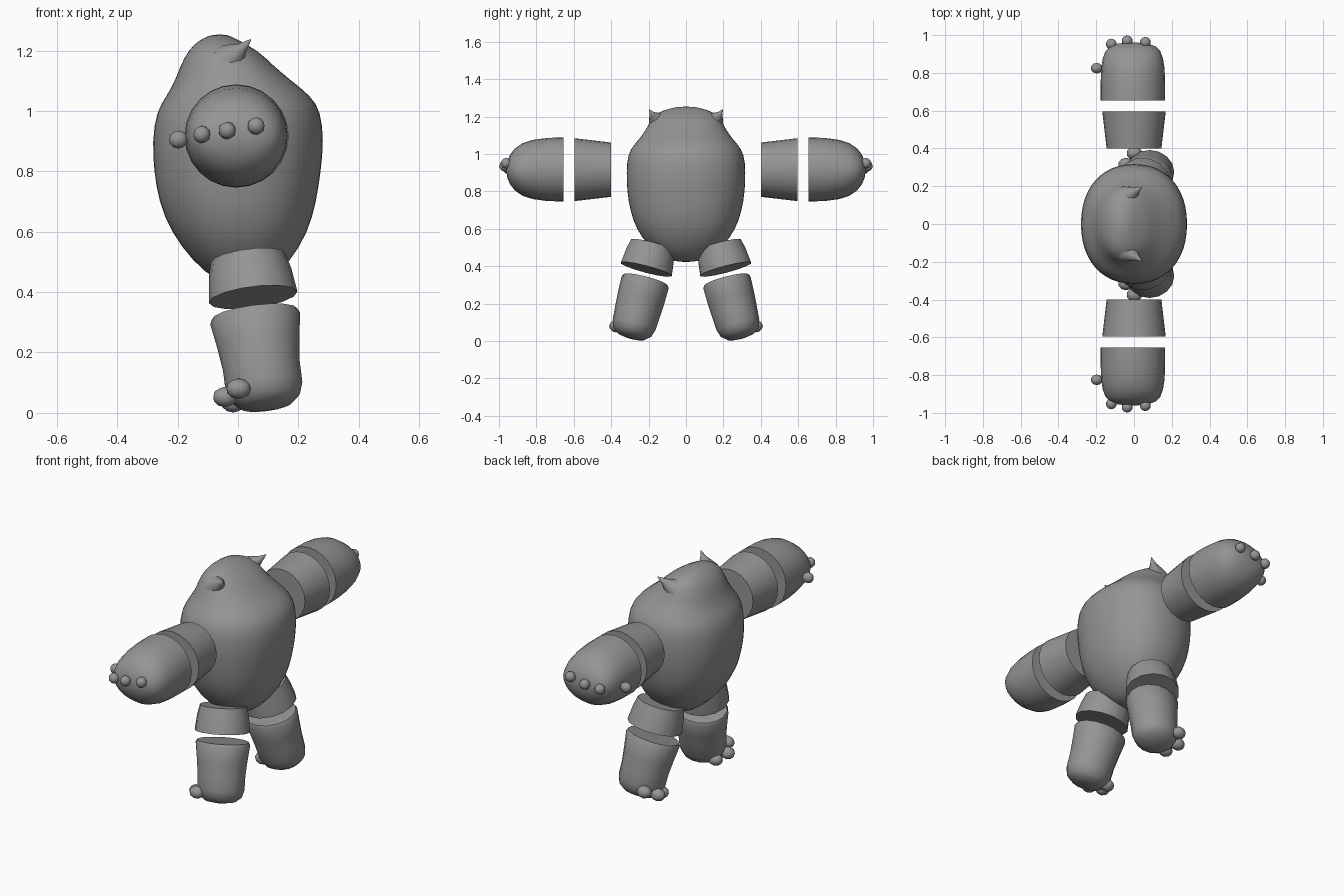
import bpy, bmesh
from math import cos, sin, pi, radians, copysign
from mathutils import Vector

cube = bpy.data.objects.get("Cube")
if cube:
    bpy.data.objects.remove(cube, do_unlink=True)

grey = bpy.data.materials.new("plain_grey")
grey.use_nodes = True
grey.diffuse_color = (0.3, 0.3, 0.3, 1)
grey.node_tree.nodes["Principled BSDF"].inputs["Base Color"].default_value = grey.diffuse_color


def finish(name, bm, angle=40, subdiv=0):
    """Turn a bmesh into a smooth shaded object with sharp rims."""
    bmesh.ops.recalc_face_normals(bm, faces=bm.faces[:])
    mesh = bpy.data.meshes.new(name)
    bm.to_mesh(mesh)
    bm.free()
    mesh.materials.append(grey)
    obj = bpy.data.objects.new(name, mesh)
    bpy.context.collection.objects.link(obj)
    bpy.ops.object.select_all(action='DESELECT')
    obj.select_set(True)
    bpy.context.view_layer.objects.active = obj
    bpy.ops.object.shade_smooth_by_angle(angle=radians(angle))
    if subdiv:
        mod = obj.modifiers.new("smooth", 'SUBSURF')
        mod.levels = mod.render_levels = subdiv
    return obj


def loft(name, sections, u, v, sides, power=2.0, **kw):
    """Skin capped rings; each section is (centre, radius along u, radius along v)."""
    bm = bmesh.new()
    u, v = Vector(u).normalized(), Vector(v).normalized()
    bend = lambda t: copysign(abs(t) ** (2 / power), t)
    rings = []
    for centre, ru, rv in sections:
        angles = [2 * pi * i / sides for i in range(sides)]
        rings.append([bm.verts.new(Vector(centre) + u * ru * bend(cos(a)) + v * rv * bend(sin(a)))
                      for a in angles])
    for low, high in zip(rings, rings[1:]):
        for i in range(sides):
            j = (i + 1) % sides
            bm.faces.new((low[i], low[j], high[j], high[i]))
    bm.faces.new(rings[0])
    bm.faces.new(rings[-1])
    return finish(name, bm, **kw)


def claw(name, centre, size):
    bm = bmesh.new()
    bmesh.ops.create_icosphere(bm, subdivisions=2, radius=1)
    bmesh.ops.scale(bm, vec=size, verts=bm.verts[:])
    bmesh.ops.translate(bm, vec=centre, verts=bm.verts[:])
    finish(name, bm, 60)


# Body and head: height, back and front extents, half width
profile = [(0.422, -0.01, 0.05, 0.03), (0.435, -0.07, 0.10, 0.10), (0.50, -0.15, 0.175, 0.20),
           (0.60, -0.225, 0.235, 0.27), (0.70, -0.265, 0.262, 0.302), (0.80, -0.281, 0.277, 0.318),
           (0.90, -0.287, 0.287, 0.322), (1.00, -0.273, 0.277, 0.315), (1.05, -0.238, 0.243, 0.28),
           (1.10, -0.21, 0.178, 0.235), (1.15, -0.192, 0.118, 0.205), (1.20, -0.166, 0.068, 0.182),
           (1.235, -0.13, 0.0, 0.125), (1.254, -0.085, -0.035, 0.04)]
loft("body", [(((a + b) / 2, 0, z), (b - a) / 2, w) for z, a, b, w in profile],
     (1, 0, 0), (0, 1, 0), 24, power=2.2, angle=80, subdiv=1)

for side, s in (("left", 1), ("right", -1)):
    # Hooked ear
    ear = [(-0.035, 0.145, 1.17, 0.06), (-0.01, 0.162, 1.19, 0.04),
           (0.015, 0.178, 1.21, 0.018), (0.042, 0.196, 1.236, 0.002)]
    loft(side + "_ear", [((x, y * s, z), r, r) for x, y, z, r in ear],
         (0.6, 0, -0.6), (-0.3, s, -0.3), 10, angle=80)

    # Tapered upper arm and mitten hand
    upper = [(0.40, 0.145), (0.595, 0.168)]
    loft(side + "_upper_arm", [((0, y * s, 0.916), r, r) for y, r in upper],
         (1, 0, 0), (0, 0, 1), 24)
    mitten = [(0.655, 0.171, 0.171), (0.74, 0.171, 0.169), (0.82, 0.168, 0.158), (0.875, 0.16, 0.14),
              (0.915, 0.145, 0.112), (0.94, 0.12, 0.08), (0.955, 0.08, 0.045), (0.96, 0.025, 0.015)]
    loft(side + "_hand", [((-0.006, y * s, 0.917), a, b) for y, a, b in mitten],
         (1, 0, 0), (0, 0, 1), 24, angle=60)
    for i, (x, y, z) in enumerate([(-0.12, 0.952, 0.922), (-0.036, 0.97, 0.935), (0.06, 0.962, 0.95)]):
        claw(f"{side}_finger_{i + 1}", (x, y * s, z), (0.029,) * 3)
    claw(side + "_thumb", (-0.197, 0.825 * s, 0.905), (0.032, 0.028, 0.03))

    # Splayed leg: rings square to a tilted axis
    axis = Vector((0.13, 0.26 * s, -1)).normalized()
    across = Vector((1, 0, 0.13)).normalized()
    depth = axis.cross(across)
    hip = Vector((0.05, 0.212 * s, 0.383))
    thigh = [(-0.135, 0.125), (-0.08, 0.138), (0, 0.148)]
    loft(side + "_thigh", [(hip + axis * t, r, r * 0.97) for t, r in thigh], across, depth, 14)
    knee = Vector((0.055, 0.215 * s, 0.327))
    shin = [(0, 0.143, 0.122), (0.015, 0.15, 0.13), (0.10, 0.137, 0.128), (0.18, 0.128, 0.123),
            (0.25, 0.128, 0.118), (0.29, 0.115, 0.105), (0.315, 0.085, 0.075), (0.325, 0.03, 0.03)]
    loft(side + "_shin", [(knee + axis * t, a, b) for t, a, b in shin], across, depth, 16, angle=60)
    for i, (x, y, z) in enumerate([(0.002, 0.375, 0.08), (-0.042, 0.315, 0.053), (-0.015, 0.245, 0.035)]):
        claw(f"{side}_toe_{i + 1}", (x, y * s, z), (0.042, 0.036, 0.034))
